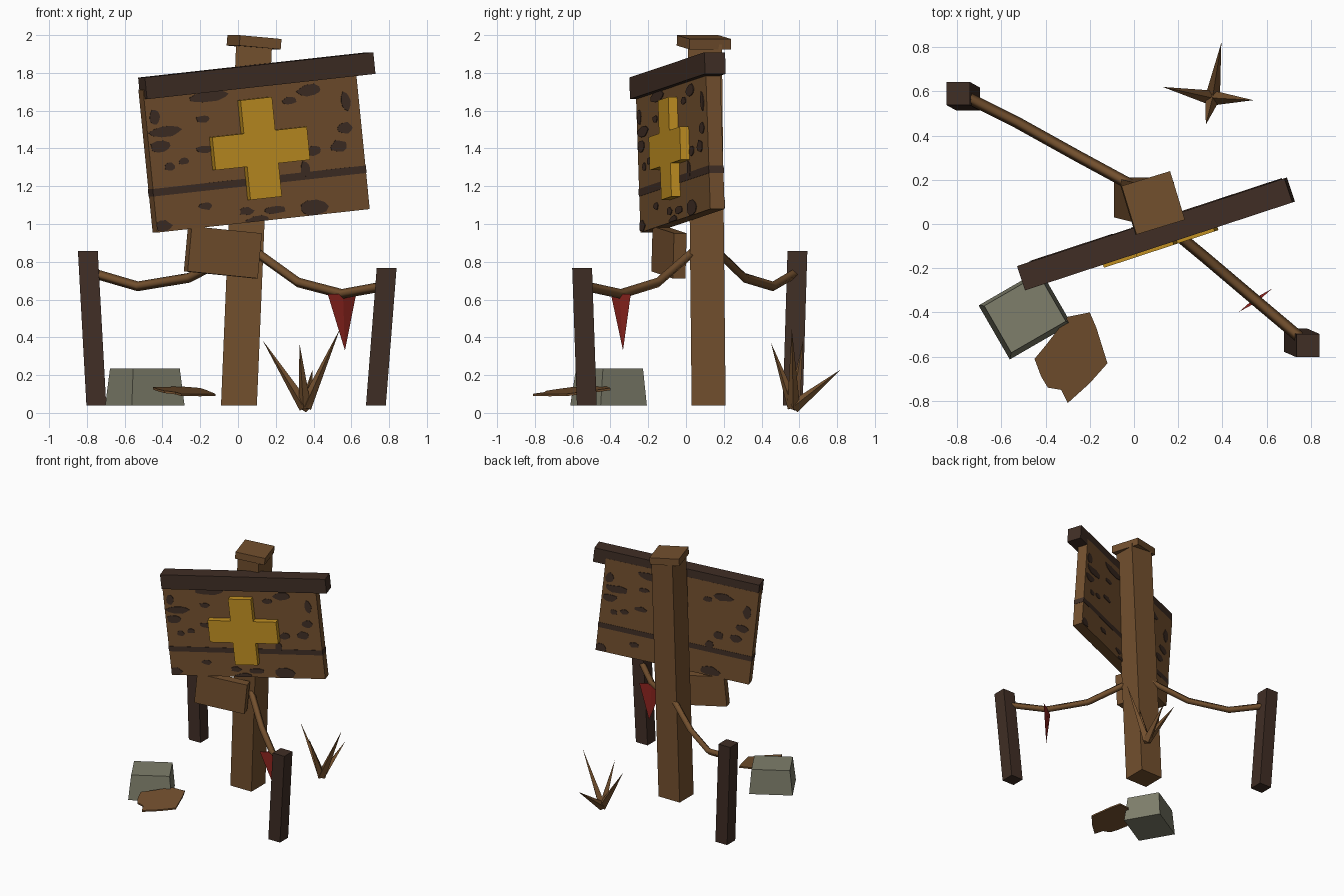
import bpy, bmesh, math, random
from mathutils import Matrix, Vector

random.seed(4)
if "Cube" in bpy.data.objects:
    bpy.data.objects.remove(bpy.data.objects["Cube"])


def material(name, rgb):
    lin = [((c / 255 + 0.055) / 1.055) ** 2.4 for c in rgb] + [1]
    m = bpy.data.materials.new(name)
    m.use_nodes = True
    m.diffuse_color = lin
    node = m.node_tree.nodes["Principled BSDF"]
    node.inputs["Base Color"].default_value = lin
    node.inputs["Roughness"].default_value = 0.9
    return m


wood = material("wood", (115, 80, 46))
dark = material("dark wood", (64, 46, 37))
gold = material("gold paint", (194, 144, 34))
red = material("red cloth", (146, 38, 32))
grey = material("grey stone", (126, 126, 107))


def finish(name, bm, mat):
    bmesh.ops.recalc_face_normals(bm, faces=bm.faces)
    mesh = bpy.data.meshes.new(name)
    bm.to_mesh(mesh)
    bm.free()
    mesh.materials.append(mat)
    obj = bpy.data.objects.new(name, mesh)
    bpy.context.collection.objects.link(obj)
    return obj


def pose(loc, yaw=0, roll=0):
    """Place, turn about z, then lift the right-hand end by roll degrees."""
    return (Matrix.Translation(loc) @ Matrix.Rotation(math.radians(yaw), 4, 'Z')
            @ Matrix.Rotation(math.radians(-roll), 4, 'Y'))


def block(name, mat, size, matrix):
    bm = bmesh.new()
    bmesh.ops.create_cube(bm, size=1, matrix=matrix @ Matrix.Diagonal((*size, 1)))
    return finish(name, bm, mat)


def stake(name, mat, foot, head, low, high, yaw=0):
    """Upright with level ends, leaning or tapering from foot to head."""
    bm = bmesh.new()
    bmesh.ops.create_cube(bm, size=1)
    turn = Matrix.Rotation(math.radians(yaw), 3, 'Z')
    for v in bm.verts:
        centre, size = (head, high) if v.co.z > 0 else (foot, low)
        v.co = Vector(centre) + turn @ Vector((v.co.x * size[0], v.co.y * size[1], 0))
    return finish(name, bm, mat)


def prism(bm, points, depth, matrix):
    """Outline in the local x-z plane, extruded evenly along local y."""
    face = bm.faces.new([bm.verts.new((x, -depth / 2, z)) for x, z in points])
    new = bmesh.ops.extrude_face_region(bm, geom=[face])["geom"]
    back = [v for v in new if isinstance(v, bmesh.types.BMVert)]
    bmesh.ops.translate(bm, verts=back, vec=(0, depth, 0))
    bmesh.ops.transform(bm, verts=back + list(face.verts), matrix=matrix)


def spike(bm, base, tip, radius):
    axis = Vector(tip) - Vector(base)
    m = (Matrix.Translation((Vector(base) + Vector(tip)) / 2)
         @ axis.to_track_quat('Z', 'Y').to_matrix().to_4x4())
    bmesh.ops.create_cone(bm, cap_ends=True, segments=4, radius1=radius,
                          radius2=0, depth=axis.length, matrix=m)


def rope(name, points):
    curve = bpy.data.curves.new(name, 'CURVE')
    curve.dimensions = '3D'
    curve.bevel_depth = 0.026
    curve.bevel_resolution = 0
    curve.use_fill_caps = True
    line = curve.splines.new('POLY')
    line.points.add(len(points) - 1)
    for p, co in zip(line.points, points):
        p.co = (*co, 1)
    curve.materials.append(wood)
    bpy.context.collection.objects.link(bpy.data.objects.new(name, curve))


# Main post and cap
stake("main_post", wood, (0.005, 0.12, 0.04), (0.085, 0.1, 1.95), (0.19, 0.18), (0.19, 0.18))
block("post_cap", wood, (0.23, 0.23, 0.055), pose((0.085, 0.095, 1.962), 17, -5))

# Sign board with its roof beam
sign = pose((0.087, -0.03, 1.375), 18.2, 6)
block("sign_board", wood, (1.19, 0.08, 0.76), sign @ Matrix.Translation((0, 0, 0.02)))
block("sign_beam", dark, (1.28, 0.115, 0.115), sign @ Matrix.Translation((0.05, -0.018, 0.407)))
block("sign_seam", dark, (1.194, 0.084, 0.04), sign @ Matrix.Translation((0, 0, -0.148)))

# Dark stains on both board faces: centre and half size in hundredths
stains = [(-23, 33, 12, 3), (-49, 17, 9, 3), (-53, 9, 6, 3), (-49, -2, 3, 2),
          (-41, 0, 3, 2), (-28, 21, 4, 2), (-29, 5, 5, 2), (21, 26, 4, 2),
          (33, 30, 7, 3), (52, 22, 3, 5), (50, 8, 5, 3), (46, -1, 5, 3),
          (32, -2, 4, 3), (26, -11, 3, 4), (28, -32, 8, 4), (7, -31, 6, 2),
          (-9, -30, 4, 2), (-31, -25, 4, 2), (-56, -33, 5, 3), (-55, 25, 3, 4),
          (-3, -35, 7, 2)]
bm = bmesh.new()
for turn in (0, math.pi):
    side = sign @ Matrix.Rotation(turn, 4, 'Z') @ Matrix.Translation((0, -0.041, 0))
    for u, w, a, b in stains:
        outline = []
        for i in range(10):
            t, r = math.tau * i / 10, random.uniform(0.8, 1.15) / 100
            x, z = u / 100 + a * r * math.cos(t), w / 100 + b * r * math.sin(t)
            outline.append((max(-0.594, min(0.594, x)), max(-0.359, z)))
        prism(bm, outline, 0.006, side)
finish("board_stains", bm, dark)

# Raised cross
h, s = 0.265, 0.088
corner = [(h, s), (s, s), (s, h)]
cross = []
for _ in range(4):
    cross += corner
    corner = [(-z, x) for x, z in corner]
bm = bmesh.new()
prism(bm, cross, 0.05, sign @ Matrix.Translation((0.011, -0.065, 0.024)))
finish("sign_cross", bm, gold)

# Small plank under the sign
block("small_plank", wood, (0.39, 0.07, 0.24), pose((-0.08, -0.09, 0.85), 17, -5.5))

# Side posts and sagging ropes
thick = (0.105, 0.105)
stake("right_side_post", dark, (-0.75, 0.565, 0.04), (-0.795, 0.59, 0.857), thick, thick)
stake("left_side_post", dark, (0.73, -0.525, 0.04), (0.787, -0.55, 0.767), thick, thick)
rope("right_rope", [(-0.02, 0.18, 0.84), (-0.26, 0.31, 0.715), (-0.53, 0.46, 0.67), (-0.77, 0.58, 0.74)])
rope("left_rope", [(0.09, 0.04, 0.855), (0.32, -0.15, 0.69), (0.55, -0.345, 0.63), (0.77, -0.53, 0.67)])

# Hanging pennant
bm = bmesh.new()
bmesh.ops.create_cone(bm, cap_ends=True, segments=4, radius1=1, radius2=0, depth=1)
for v in bm.verts:
    v.co = (v.co.x * 0.092, v.co.y * 0.01, -v.co.z * 0.3)
    if v.co.z < 0:
        v.co.x += 0.02
bmesh.ops.transform(bm, verts=bm.verts, matrix=pose((0.55, -0.345, 0.48), 35))
finish("pennant", bm, red)

# Stone
stake("stone", grey, (-0.493, -0.41, 0.04), (-0.493, -0.405, 0.235), (0.322, 0.282), (0.285, 0.245), 30)

# Ragged flat bark piece, slightly tilted
edge = [(-40, -55), (-30, -42), (-20, -40), (-17, -47), (-12, -63), (-20, -72),
        (-30, -81), (-33, -75), (-39, -74), (-42, -69), (-45, -61)]
bm = bmesh.new()
prism(bm, [(x / 100 + 0.28, y / 100 + 0.61) for x, y in edge], 0.012,
      Matrix.Translation((-0.28, -0.61, 0.113)) @ Matrix.Shear('XY', 4, (0, 0))
      @ Matrix(((1, 0, 0, 0), (0, 0, 1, 0), (-0.1, 1, 0.1, 0), (0, 0, 0, 1))))
finish("bark_piece", bm, wood)

# Dry grass tuft
bm = bmesh.new()
for tip in [(0.13, 0.62, 0.385), (0.54, 0.56, 0.445), (0.325, 0.45, 0.37), (0.395, 0.82, 0.23)]:
    spike(bm, (0.355, 0.57, 0.03), tip, 0.034)
finish("grass_tuft", bm, wood)
